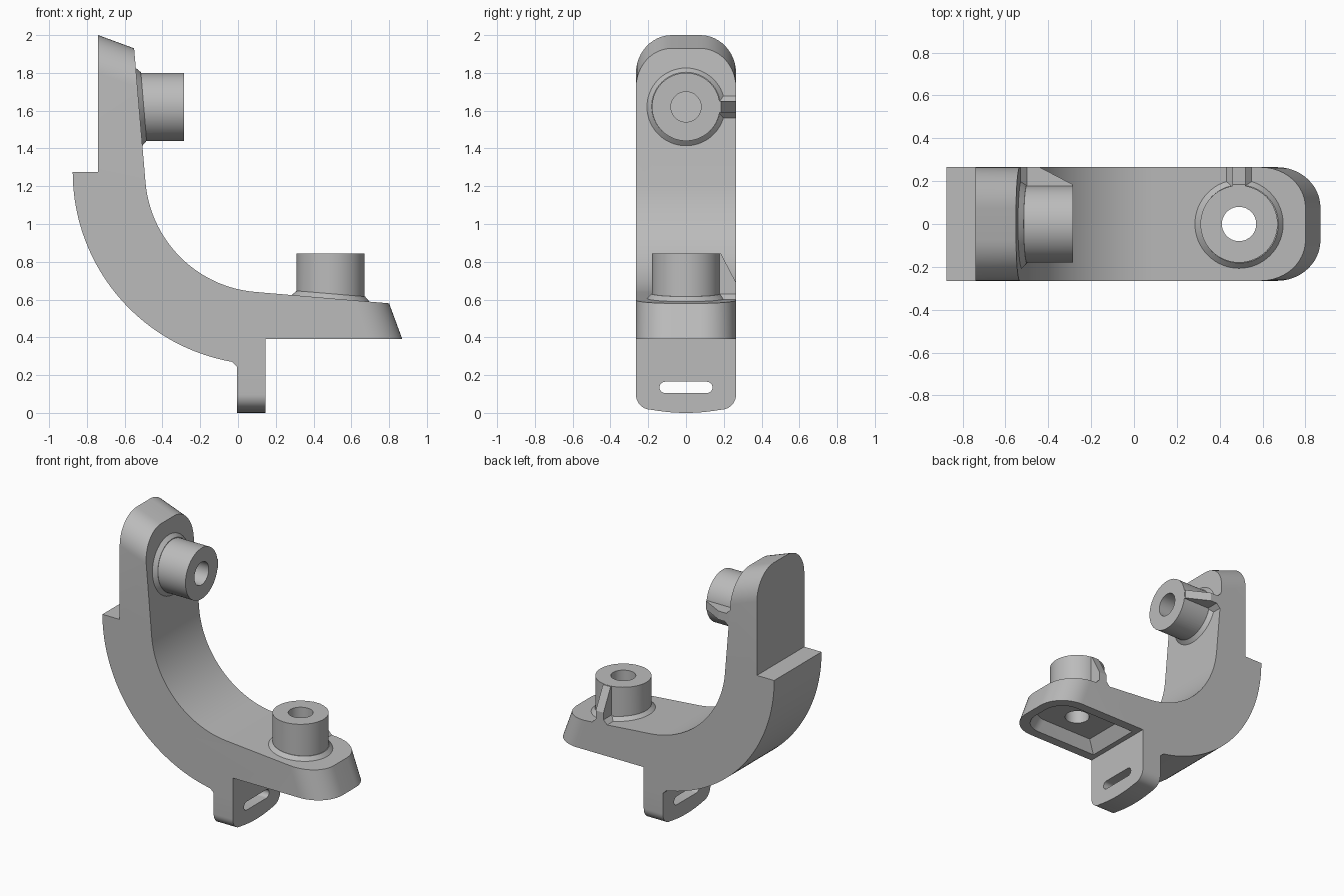
import bpy, bmesh
from math import sin, cos, radians, atan2
from mathutils import Matrix

if "Cube" in bpy.data.objects:
    bpy.data.objects.remove(bpy.data.objects["Cube"], do_unlink=True)

HALF = 0.265           # half depth of the bracket
SHIFT = 1.13           # the two arms mirror across the line z = x + SHIFT
SWAP = Matrix(((0, 0, 1, -SHIFT), (0, 1, 0, 0), (1, 0, 0, SHIFT), (0, 0, 0, 1)))
BOSS_X = 0.49

grey = bpy.data.materials.new("plain grey")
grey.use_nodes = True
grey.diffuse_color = (0.5, 0.5, 0.5, 1)
grey.node_tree.nodes["Principled BSDF"].inputs["Base Color"].default_value = (0.5, 0.5, 0.5, 1)


def finish(name, bm):
    bmesh.ops.recalc_face_normals(bm, faces=bm.faces)
    mesh = bpy.data.meshes.new(name)
    bm.to_mesh(mesh)
    bm.free()
    mesh.materials.append(grey)
    obj = bpy.data.objects.new(name, mesh)
    bpy.context.collection.objects.link(obj)
    return obj


def arc(cx, cy, r, start, end, n):
    angles = [radians(start + (end - start) * i / n) for i in range(n + 1)]
    return [(cx + r * cos(a), cy + r * sin(a)) for a in angles]


def loft(name, ring_a, ring_b):
    bm = bmesh.new()
    a = [bm.verts.new(p) for p in ring_a]
    b = [bm.verts.new(p) for p in ring_b]
    bm.faces.new(a)
    bm.faces.new(b[::-1])
    for i in range(len(a)):
        j = (i + 1) % len(a)
        bm.faces.new((a[i], a[j], b[j], b[i]))
    return finish(name, bm)


def prism_y(name, pts, lo, hi):
    return loft(name, [(x, lo, z) for x, z in pts], [(x, hi, z) for x, z in pts])


def prism_x(name, pts, lo, hi):
    return loft(name, [(lo, y, z) for y, z in pts], [(hi, y, z) for y, z in pts])


def cone(name, r1, r2, depth, matrix):
    bm = bmesh.new()
    bmesh.ops.create_cone(bm, cap_ends=True, segments=64, radius1=r1, radius2=r2,
                          depth=depth, matrix=matrix)
    return finish(name, bm)


def upright(lo, hi):
    return Matrix.Translation((BOSS_X, 0, (lo + hi) / 2))


def mirrored(obj, name):
    bm = bmesh.new()
    bm.from_mesh(obj.data)
    bm.transform(SWAP)
    return finish(name, bm)


def activate(obj):
    bpy.ops.object.select_all(action='DESELECT')
    obj.select_set(True)
    bpy.context.view_layer.objects.active = obj


def combine(target, other, operation, keep=False):
    activate(target)
    mod = target.modifiers.new("combine", 'BOOLEAN')
    mod.operation, mod.solver, mod.object = operation, 'EXACT', other
    bpy.ops.object.modifier_apply(modifier=mod.name)
    if not keep:
        bpy.data.objects.remove(other, do_unlink=True)


def smooth(obj):
    activate(obj)
    bpy.ops.object.shade_smooth_by_angle(angle=radians(25))


# Curved bracket: side profile with concentric inner and outer arcs
profile = [(-0.74, 2.0), (-0.55, 1.93)]
profile += arc(0.145, 1.275, 0.637, 184.8, 265.2, 40)
profile += [(0.80, 0.58), (0.87, 0.39), (0.145, 0.39), (0.145, 0.245), (-0.005, 0.245)]
profile += arc(0.145, 1.275, 1.02, 260, 180, 48)
profile += [(-0.74, 1.275)]
bracket = prism_y("bracket", profile, -HALF, HALF)

# Rounded corners on the two arm ends
bm = bmesh.new()
bm.from_mesh(bracket.data)
ends = [e for e in bm.edges
        if abs(e.verts[0].co.y - e.verts[1].co.y) < 0.01
        and (all(v.co.x > 0.75 for v in e.verts) or all(v.co.z > 1.9 for v in e.verts))]
bmesh.ops.bevel(bm, geom=ends, offset=0.19, segments=12, profile=0.5,
                affect='EDGES', clamp_overlap=False)
bm.to_mesh(bracket.data)
bm.free()

# Foot tab with rounded lower corners and a slot
foot = [(-HALF, 0.33), (HALF, 0.33)]
foot += arc(0.185, 0.097, 0.08, 0, -80, 10)
foot += arc(0, 1, 1, -80, -100, 12)
foot += arc(-0.185, 0.097, 0.08, -100, -180, 10)
combine(bracket, prism_x("foot_tab", foot, -0.005, 0.145), 'UNION')
slot = arc(0.11, 0.135, 0.03, -90, 90, 12) + arc(-0.11, 0.135, 0.03, 90, 270, 12)
combine(bracket, prism_x("slot_cutter", slot, -0.1, 0.25), 'DIFFERENCE')


# Tapered pocket under each arm end
def pocket_ring(x0, x1, w, r, z):
    pts = [(x0, -w)] + arc(x1 - r, r - w, r, -90, 0, 12)
    pts += arc(x1 - r, w - r, r, 0, 90, 12) + [(x0, w)]
    return [(x, y, z) for x, y in pts]


pocket = loft("pocket_cutter", pocket_ring(0.175, 0.812, 0.203, 0.15, 0.38),
              pocket_ring(0.24, 0.76, 0.17, 0.13, 0.475))
hole = cone("hole_cutter", 0.08, 0.08, 0.8, upright(0.2, 1.0))
for cutter in (pocket, hole):
    combine(bracket, mirrored(cutter, "mirrored_cutter"), 'DIFFERENCE')
    combine(bracket, cutter, 'DIFFERENCE', keep=True)
bpy.data.objects.remove(pocket, do_unlink=True)

# Boss: cylinder, chamfered collar following the sloped arm, and side rib
boss = cone("lower_boss", 0.18, 0.18, 0.285, upright(0.56, 0.845))
tilt = Matrix.Translation((BOSS_X, 0, 0.606)) @ Matrix.Rotation(atan2(0.06, 0.71), 4, 'Y')
collar = cone("collar", 0.227, 0.182, 0.045, tilt @ Matrix.Translation((0, 0, 0.0025)))
rib = prism_x("rib", [(0.12, 0.57), (HALF, 0.57), (HALF, 0.69), (0.185, 0.843), (0.12, 0.843)],
              0.46, 0.52)
rib_base = prism_y("rib_base", [(0.41, 0.59), (0.57, 0.58), (0.52, 0.63), (0.46, 0.64)],
                   0.12, HALF)
for part in (collar, rib, rib_base):
    combine(boss, part, 'UNION')
combine(boss, hole, 'DIFFERENCE')
upper_boss = mirrored(boss, "upper_boss")

for obj in (bracket, boss, upper_boss):
    smooth(obj)
